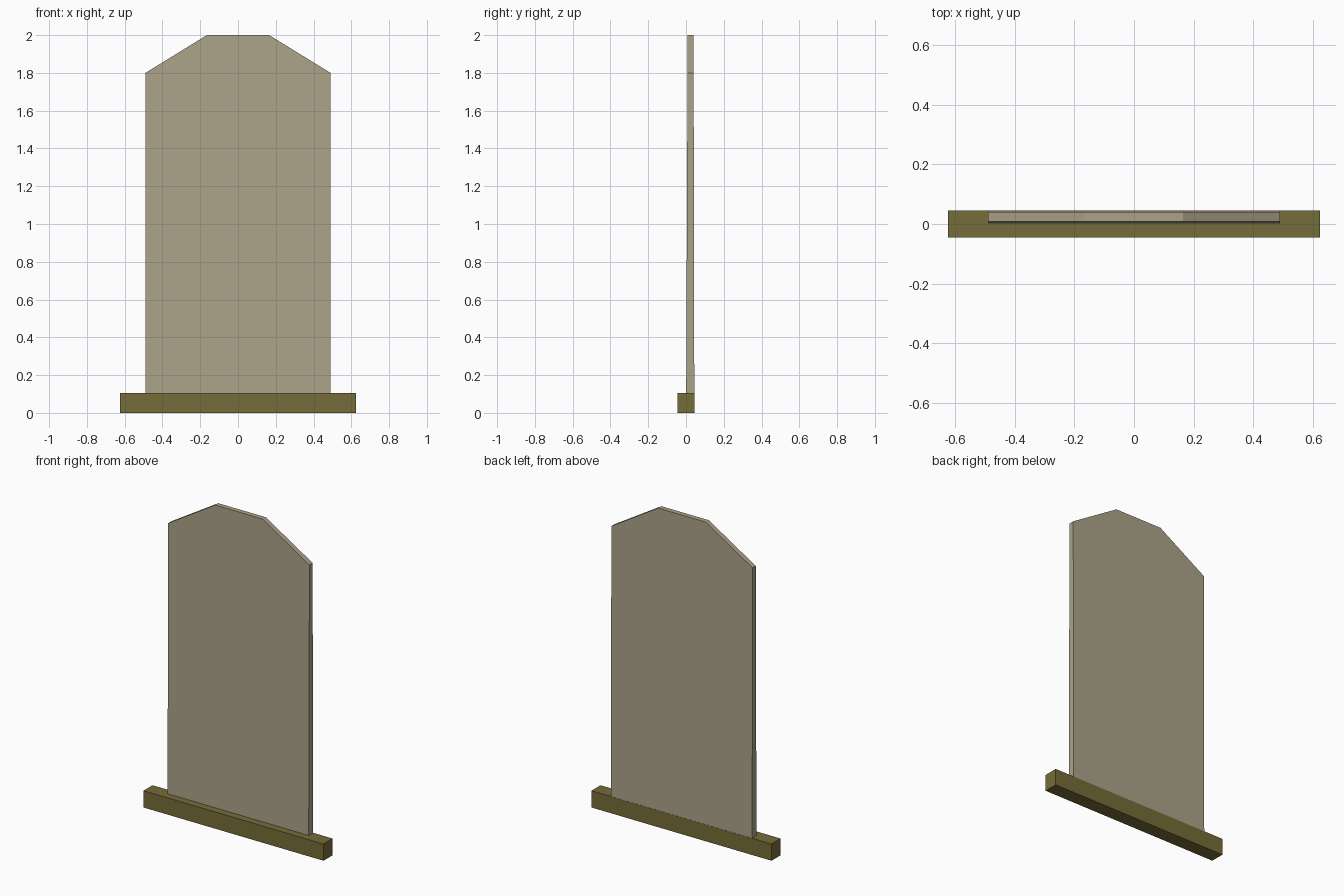
import bpy, bmesh

if "Cube" in bpy.data.objects:
    bpy.data.objects.remove(bpy.data.objects["Cube"])


def material(name, rgb):
    m = bpy.data.materials.new(name)
    m.diffuse_color = (*rgb, 1)
    m.use_nodes = True
    m.node_tree.nodes["Principled BSDF"].inputs["Base Color"].default_value = m.diffuse_color
    return m


def prism(name, profile, front, back, mat):
    """Extrude an x-z outline in y; front and back map height to depth."""
    bm = bmesh.new()
    f = [bm.verts.new((x, front(z), z)) for x, z in profile]
    b = [bm.verts.new((x, back(z), z)) for x, z in profile]
    bm.faces.new(f)
    bm.faces.new(b[::-1])
    n = len(profile)
    for i in range(n):
        j = (i + 1) % n
        bm.faces.new((f[j], f[i], b[i], b[j]))
    bmesh.ops.recalc_face_normals(bm, faces=bm.faces)
    mesh = bpy.data.meshes.new(name)
    bm.to_mesh(mesh)
    bm.free()
    mesh.materials.append(mat)
    obj = bpy.data.objects.new(name, mesh)
    bpy.context.collection.objects.link(obj)


BASE_TOP = 0.105
stone = material("pale_stone", (0.41, 0.37, 0.25))
olive = material("olive_base", (0.18, 0.15, 0.04))

# Base bar
prism("base_bar",
      [(-0.625, 0), (0.625, 0), (0.625, BASE_TOP), (-0.625, BASE_TOP)],
      lambda z: -0.045, lambda z: 0.045, olive)

# Upright slab with clipped top corners, thinning slightly upward
half = [(0.49, BASE_TOP), (0.49, 1.8), (0.165, 2.0)]
outline = half + [(-x, z) for x, z in reversed(half)]
rise = lambda z: (z - BASE_TOP) / (2.0 - BASE_TOP)
prism("upright_slab", outline,
      lambda z: 0.001 + 0.008 * rise(z),
      lambda z: 0.044 - 0.004 * rise(z), stone)
